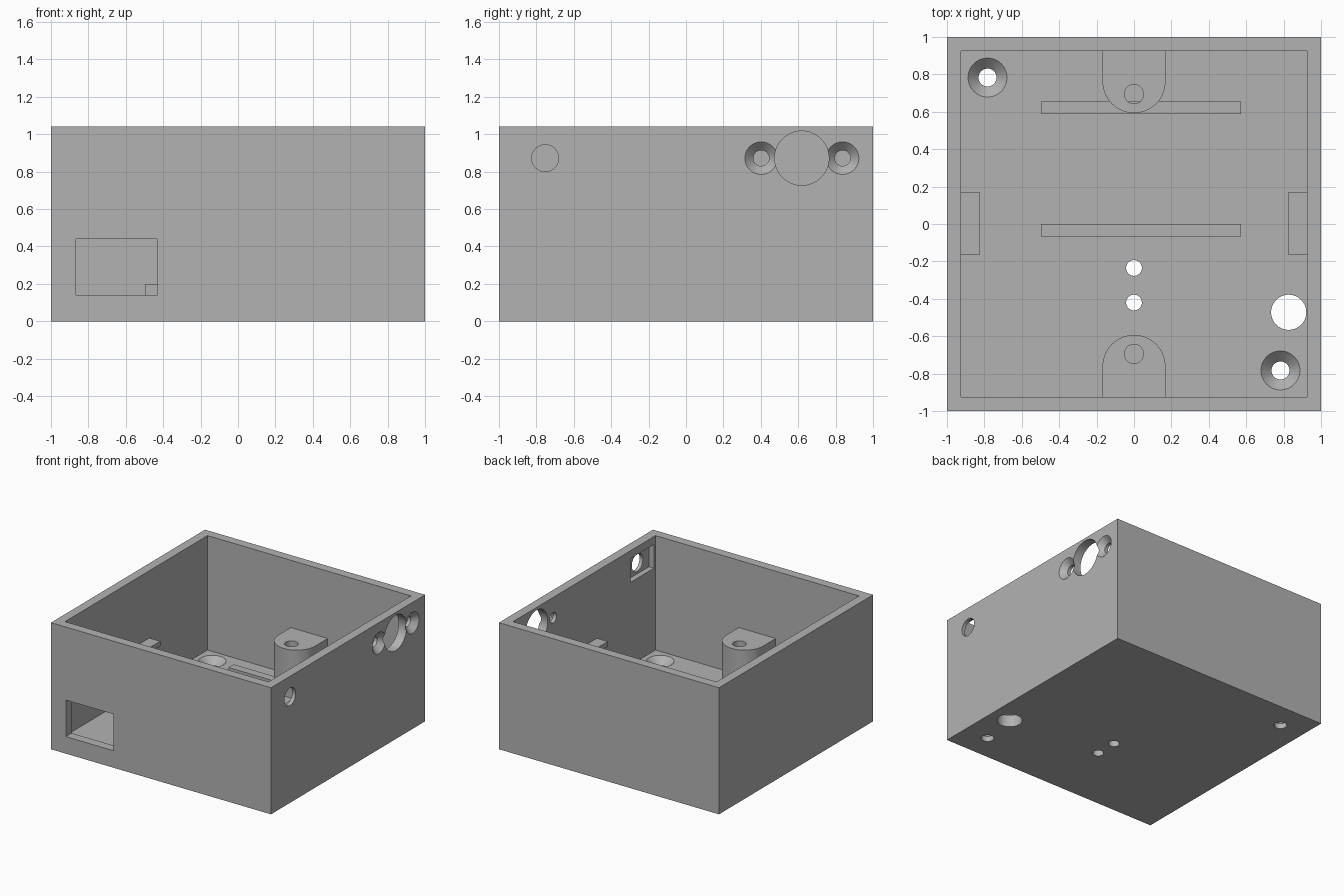
import bpy, bmesh, math
from mathutils import Matrix

if "Cube" in bpy.data.objects:
    bpy.data.objects.remove(bpy.data.objects["Cube"], do_unlink=True)

HEIGHT, FLOOR, INNER = 1.04, 0.10, 0.925
POST_TOP, HOLE_Z = 0.487, 0.872

grey = bpy.data.materials.new("matte grey")
grey.use_nodes = True
grey.diffuse_color = (0.45, 0.45, 0.45, 1)
grey.node_tree.nodes["Principled BSDF"].inputs["Base Color"].default_value = (0.45, 0.45, 0.45, 1)


def finish(name, bm):
    bmesh.ops.recalc_face_normals(bm, faces=bm.faces)
    mesh = bpy.data.meshes.new(name)
    bm.to_mesh(mesh)
    bm.free()
    mesh.materials.append(grey)
    obj = bpy.data.objects.new(name, mesh)
    bpy.context.collection.objects.link(obj)
    return obj


def box(name, x, y, z):
    """Box from three (low, high) ranges."""
    bm = bmesh.new()
    size = Matrix.Diagonal([b - a for a, b in (x, y, z)] + [1])
    centre = Matrix.Translation([(a + b) / 2 for a, b in (x, y, z)])
    bmesh.ops.create_cube(bm, size=1, matrix=centre @ size)
    return finish(name, bm)


def cylinder(name, at, low, high, depth, axis="Z"):
    """Cylinder or cone centred on a point, along Z or X."""
    bm = bmesh.new()
    turn = Matrix.Rotation(math.pi / 2, 4, "Y") if axis == "X" else Matrix()
    bmesh.ops.create_cone(bm, cap_ends=True, segments=64, radius1=low, radius2=high,
                          depth=depth, matrix=Matrix.Translation(at) @ turn)
    return finish(name, bm)


def activate(obj):
    bpy.ops.object.select_all(action="DESELECT")
    obj.select_set(True)
    bpy.context.view_layer.objects.active = obj


def cut(target, cutter):
    cutter.hide_render = True
    mod = target.modifiers.new("cut", "BOOLEAN")
    mod.operation, mod.solver, mod.object = "DIFFERENCE", "EXACT", cutter
    activate(target)
    bpy.ops.object.modifier_apply(modifier=mod.name)
    bpy.data.objects.remove(cutter, do_unlink=True)


def smooth(obj):
    activate(obj)
    bpy.ops.object.shade_smooth_by_angle()


def countersink(target, at, wide, narrow, axis="Z"):
    """Through hole with a 45 degree mouth at the given surface point."""
    over = 0.01
    depth = wide - narrow + over
    mid = list(at)
    mid["XYZ".index(axis)] += over - depth / 2
    cut(target, cylinder("cutter", mid, narrow, wide + over, depth, axis))
    cut(target, cylinder("cutter", at, narrow, narrow, 0.5, axis))


# Open case
case = box("case", (-1, 1), (-1, 1), (0, HEIGHT))
cut(case, box("cutter", (-INNER, INNER), (-INNER, INNER), (FLOOR, HEIGHT + 0.2)))

# Front window
cut(case, box("cutter", (-0.865, -0.43), (-1.1, -0.85), (0.14, 0.44)))

# Floor holes: two screws, one cable passage, two small ones
for s in (-1, 1):
    countersink(case, (s * 0.783, -s * 0.783, FLOOR), 0.104, 0.048)
for x, y, r in ((0.827, -0.472, 0.094), (0, -0.235, 0.042), (0, -0.42, 0.042)):
    cut(case, cylinder("cutter", (x, y, 0.05), r, r, 0.3))

# Side wall holes, with a recess inside behind the single round one
cut(case, cylinder("cutter", (1, 0.619, HOLE_Z), 0.145, 0.145, 0.4, "X"))
for y in (0.402, 0.837):
    countersink(case, (1, y, HOLE_Z), 0.087, 0.042, "X")
cut(case, box("cutter", (0.85, 0.97), (-0.905, -0.6), (0.78, 0.975)))
cut(case, cylinder("cutter", (1, -0.753, HOLE_Z), 0.072, 0.072, 0.4, "X"))
smooth(case)


# Round-nosed screw posts
def post(name, side):
    bm = bmesh.new()
    r, nose = 0.168, 0.761
    outline = [(r, INNER + 0.005)]
    for i in range(33):
        a = math.pi * i / 32
        outline.append((r * math.cos(a), nose - r * math.sin(a)))
    outline.append((-r, INNER + 0.005))
    face = bm.faces.new([bm.verts.new((x, side * y, FLOOR - 0.005)) for x, y in outline])
    up = bmesh.ops.extrude_face_region(bm, geom=[face])["geom"]
    bmesh.ops.translate(bm, vec=(0, 0, POST_TOP - FLOOR + 0.005),
                        verts=[v for v in up if isinstance(v, bmesh.types.BMVert)])
    obj = finish(name, bm)
    cut(obj, cylinder("cutter", (0, side * 0.694, POST_TOP), 0.051, 0.051, 0.6))
    smooth(obj)


post("back_post", 1)
post("front_post", -1)

# Board rails on the floor
box("back_rail", (-0.497, 0.573), (0.587, 0.654), (FLOOR - 0.005, 0.2))
box("middle_rail", (-0.497, 0.573), (-0.066, 0.001), (FLOOR - 0.005, 0.2))

# Support tabs on the side walls
for name, s in (("left_tab", 1), ("right_tab", -1)):
    box(name, sorted((s * 0.826, s * (INNER + 0.005))), (-0.165, 0.171), (0.447, POST_TOP))
